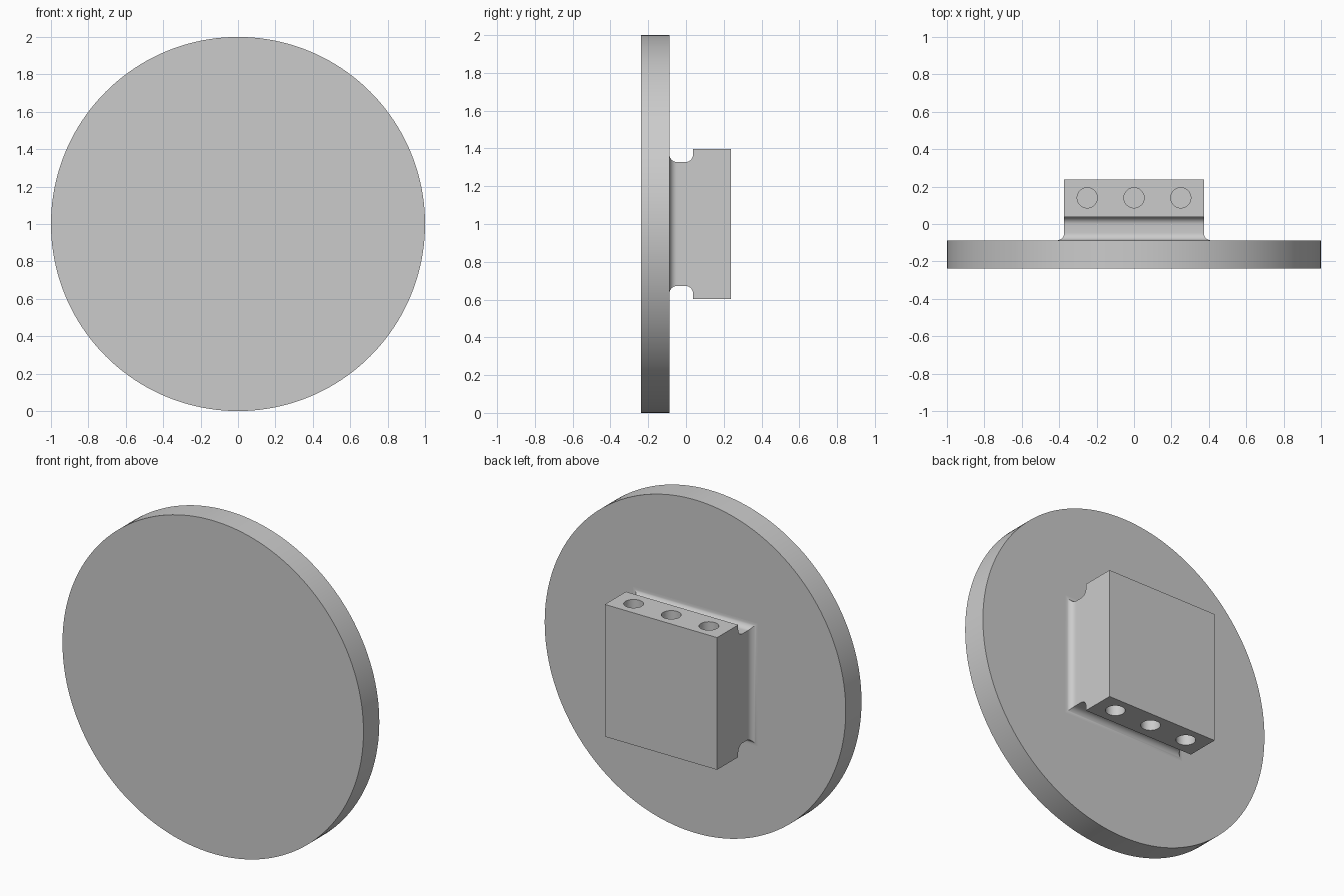
import bpy, bmesh, math
from mathutils import Matrix

cube = bpy.data.objects.get("Cube")
if cube:
    bpy.data.objects.remove(cube, do_unlink=True)

grey = bpy.data.materials.new("plain grey")
grey.use_nodes = True
colour = (0.6, 0.6, 0.6, 1)
grey.diffuse_color = colour
grey.node_tree.nodes["Principled BSDF"].inputs["Base Color"].default_value = colour

MID_Z = 1.0
PLATE_FRONT, PLATE_BACK = -0.2375, -0.0875
LIP, BLOCK_BACK = 0.037, 0.2375      # groove end and rear face
HALF_X, HALF_Z, NECK_Z = 0.373, 0.397, 0.328
FILLET, STEPS = 0.04, 10


def finish(bm, name):
    bmesh.ops.recalc_face_normals(bm, faces=bm.faces)
    mesh = bpy.data.meshes.new(name)
    bm.to_mesh(mesh)
    bm.free()
    mesh.materials.append(grey)
    obj = bpy.data.objects.new(name, mesh)
    bpy.context.collection.objects.link(obj)
    return obj


def activate(obj):
    bpy.ops.object.select_all(action='DESELECT')
    obj.select_set(True)
    bpy.context.view_layer.objects.active = obj


def smooth(obj):
    activate(obj)
    bpy.ops.object.shade_smooth_by_angle(angle=math.radians(30))


def add_cylinder(bm, radius, depth, segments, matrix):
    bmesh.ops.create_cone(bm, cap_ends=True, segments=segments, radius1=radius,
                          radius2=radius, depth=depth, matrix=matrix)


# Round plate
bm = bmesh.new()
add_cylinder(bm, 1, PLATE_BACK - PLATE_FRONT, 160,
             Matrix.Translation((0, (PLATE_FRONT + PLATE_BACK) / 2, MID_Z))
             @ Matrix.Rotation(math.pi / 2, 4, 'X'))
smooth(finish(bm, "round_plate"))

# Mounting block: rectangles lofted from the plate to the rear face
arc = [i / STEPS * math.pi / 2 for i in range(STEPS + 1)]
sections = [(PLATE_BACK - 0.01, HALF_X + FILLET, NECK_Z + FILLET)]
for a in arc:   # fillet against the plate, on all four sides
    flare = FILLET * (1 - math.sin(a))
    sections.append((PLATE_BACK + FILLET * (1 - math.cos(a)), HALF_X + flare, NECK_Z + flare))
for a in arc:   # fillet under the lip, above and below only
    sections.append((LIP - FILLET + FILLET * math.sin(a), HALF_X,
                     NECK_Z + FILLET * (1 - math.cos(a))))
sections += [(LIP, HALF_X, HALF_Z), (BLOCK_BACK, HALF_X, HALF_Z)]

bm = bmesh.new()
loops = [[bm.verts.new((sx * hx, y, MID_Z + sz * hz))
          for sx, sz in ((-1, -1), (1, -1), (1, 1), (-1, 1))]
         for y, hx, hz in sections]
for a, b in zip(loops, loops[1:]):
    for i in range(4):
        j = (i + 1) % 4
        bm.faces.new((a[i], a[j], b[j], b[i]))
bm.faces.new(loops[0])
bm.faces.new(loops[-1])
block = finish(bm, "mounting_block")

# Blind screw holes in the top and bottom edges
bm = bmesh.new()
for x in (-0.25, 0, 0.25):
    for side in (-1, 1):
        add_cylinder(bm, 0.054, 0.4, 48,
                     Matrix.Translation((x, 0.14, MID_Z + side * HALF_Z)))
cutter = finish(bm, "hole_cutter")
cutter.hide_render = True
cut = block.modifiers.new("screw holes", 'BOOLEAN')
cut.operation = 'DIFFERENCE'
cut.solver = 'EXACT'
cut.object = cutter
activate(block)
bpy.ops.object.modifier_apply(modifier=cut.name)
bpy.data.objects.remove(cutter, do_unlink=True)
smooth(block)
